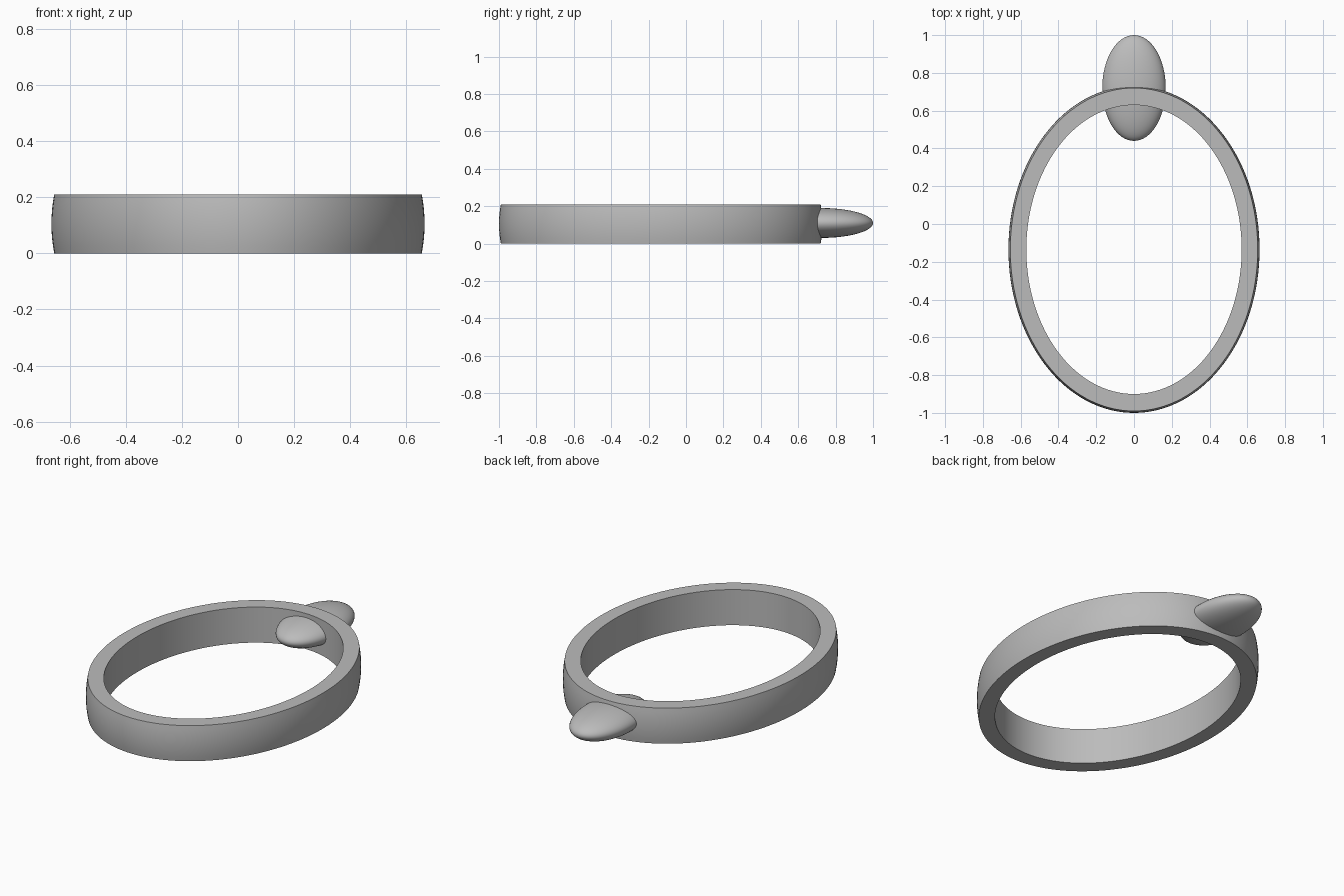
import bpy, bmesh, math

if "Cube" in bpy.data.objects:
    bpy.data.objects.remove(bpy.data.objects["Cube"])

grey = bpy.data.materials.new("grey metal")
grey.diffuse_color = (0.5, 0.5, 0.5, 1)
grey.use_nodes = True
grey.node_tree.nodes["Principled BSDF"].inputs["Base Color"].default_value = grey.diffuse_color

CY = -0.135      # centre of the oval band
H = 0.21         # band height
SEG = 128


def finish(name, bm):
    bmesh.ops.recalc_face_normals(bm, faces=bm.faces)
    me = bpy.data.meshes.new(name)
    bm.to_mesh(me)
    bm.free()
    me.materials.append(grey)
    ob = bpy.data.objects.new(name, me)
    bpy.context.collection.objects.link(ob)
    bpy.context.view_layer.objects.active = ob
    ob.select_set(True)
    bpy.ops.object.shade_smooth_by_angle(angle=math.radians(35))
    ob.select_set(False)
    return ob


# Oval band: straight inner wall, gently bulging outer wall
profile = [(0.57, 0.765, 0), (0.57, 0.765, H)]
for i in range(9):
    t = 1 - i / 4
    bulge = 0.01 * (1 - t * t)
    profile.append((0.655 + bulge, 0.855 + bulge, H / 2 * (1 + t)))

bm = bmesh.new()
rings = []
for k in range(SEG):
    a = 2 * math.pi * k / SEG
    rings.append([bm.verts.new((rx * math.cos(a), CY + ry * math.sin(a), z))
                  for rx, ry, z in profile])
n = len(profile)
for k in range(SEG):
    r, s = rings[k], rings[(k + 1) % SEG]
    for j in range(n):
        bm.faces.new((r[j], s[j], s[(j + 1) % n], r[(j + 1) % n]))
finish("oval_band", bm)

# Flattened egg-shaped stone set through the back of the band
bm = bmesh.new()
bmesh.ops.create_uvsphere(bm, u_segments=64, v_segments=32, radius=1)
for v in bm.verts:
    v.co = (v.co.x * 0.168, 0.72 + v.co.y * 0.28, 0.11 + v.co.z * 0.08)
finish("oval_stone", bm)
